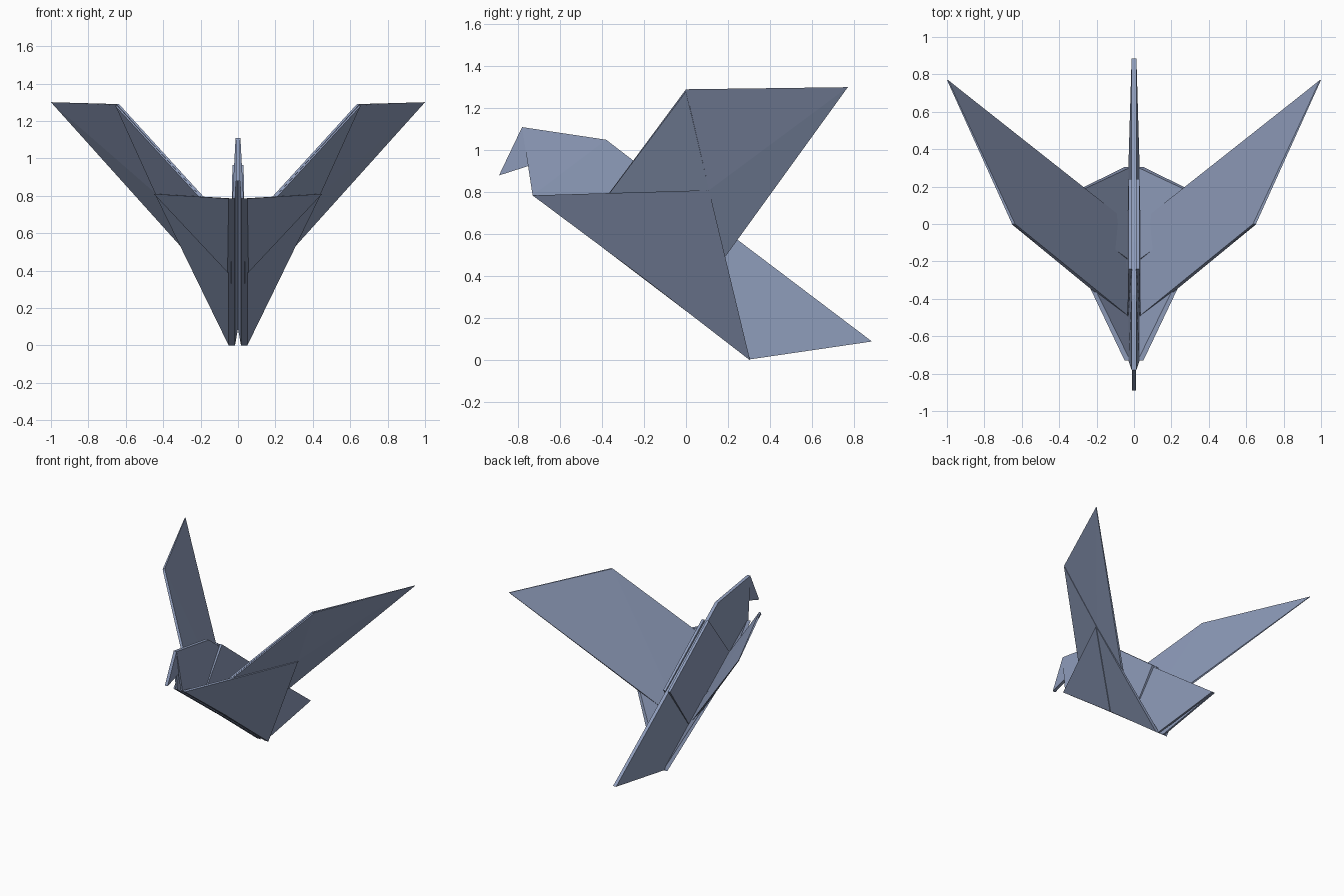
import bpy, bmesh

if "Cube" in bpy.data.objects:
    bpy.data.objects.remove(bpy.data.objects["Cube"])

paper = bpy.data.materials.new("slate_paper")
paper.diffuse_color = (.27, .33, .49, 1)
paper.use_nodes = True
paper.node_tree.nodes["Principled BSDF"].inputs["Base Color"].default_value = paper.diffuse_color


def sheet(name, pts):
    """Folded paper sheet, mirrored in x: pts are (outer x, y, z, thickness in x)."""
    bm = bmesh.new()
    outer = [bm.verts.new((x, y, z)) for x, y, z, t in pts]
    inner = [bm.verts.new((x - t, y, z)) for x, y, z, t in pts]
    bm.faces.new(outer)
    bm.faces.new(inner[::-1])
    n = len(pts)
    for i in range(n):
        j = (i + 1) % n
        bm.faces.new((outer[j], outer[i], inner[i], inner[j]))
    bmesh.ops.triangulate(bm, faces=[f for f in bm.faces if len(f.verts) > 3])
    bmesh.ops.recalc_face_normals(bm, faces=bm.faces[:])
    me = bpy.data.meshes.new(name)
    bm.to_mesh(me)
    bm.free()
    me.materials.append(paper)
    ob = bpy.data.objects.new(name, me)
    bpy.context.collection.objects.link(ob)
    ob.modifiers.new("Mirror", 'MIRROR').use_mirror_merge = False
    return ob


# neck and head, folded along the top ridge
sheet("neck", [(.03, -.73, .785, .015), (.013, -.78, 1.11, .013),
               (.013, -.38, 1.05, .013), (.013, -.1, .835, .013),
               (.03, -.2, .39, .015)])
sheet("head", [(.012, -.78, 1.11, .012), (.012, -.89, .88, .012),
               (.012, -.75, .925, .012)])

# tail, open along its lower edge
sheet("tail", [(.03, -.2, .39, .015), (.013, -.1, .835, .013),
               (.013, .885, .09, .013), (.03, .305, .005, .015)])

# saddle layer over the back
sheet("back_saddle", [(.03, -.24, .965, .02), (.03, .24, .59, .02),
                      (.035, 0, .235, .015), (.035, -.5, .615, .015)])

# outer body flaps, front and rear of the centre crease
sheet("front_flap", [(.05, -.73, .785, .03), (.056, -.2, .39, .036),
                     (.45, .11, .81, .018)])
sheet("rear_flap", [(.05, -.2, .39, .035), (.05, .305, 0, .035),
                    (.445, .11, .81, .014)])

# wings with the folded layers beneath
sheet("wing", [(.035, -.5, .615, .015), (.035, 0, .235, .015),
               (1, .77, 1.3, .005), (.65, 0, 1.29, .014)])
sheet("wing_front_fold", [(.045, -.5, .615, .02), (.045, -.2, .39, .02),
                          (.442, .11, .81, .015), (.655, 0, 1.28, .015)])
sheet("wing_rear_fold", [(.042, -.2, .39, .015), (.042, 0, .235, .015),
                         (1, .77, 1.3, .006), (.652, 0, 1.285, .014),
                         (.438, .11, .81, .015)])
